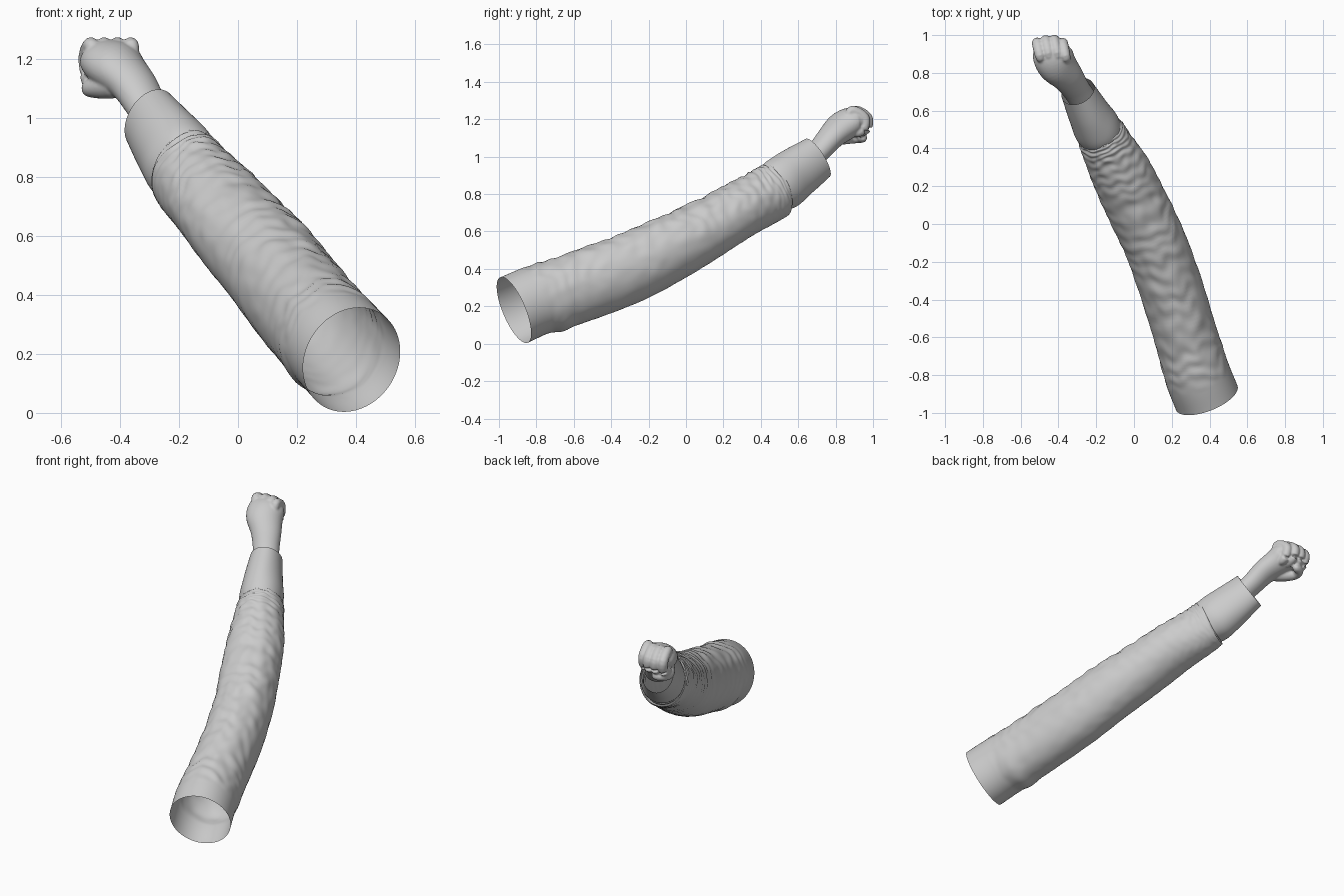
import bpy, bmesh, math
from mathutils import Vector, noise

cube = bpy.data.objects.get("Cube")
if cube:
    bpy.data.objects.remove(cube)

grey = bpy.data.materials.new("light_grey")
grey.use_nodes = True
tone = (0.6, 0.6, 0.6, 1)
grey.diffuse_color = tone
grey.node_tree.nodes["Principled BSDF"].inputs["Base Color"].default_value = tone


def spline(points, steps):
    """Catmull-Rom samples through points of any dimension."""
    pts = [Vector(p) for p in points]
    pts = [2 * pts[0] - pts[1]] + pts + [2 * pts[-1] - pts[-2]]
    out = []
    for p0, p1, p2, p3 in zip(pts, pts[1:], pts[2:], pts[3:]):
        for k in range(steps):
            t = k / steps
            out.append(0.5 * (2 * p1 + (p2 - p0) * t + (2 * p0 - 5 * p1 + 4 * p2 - p3) * t * t
                              + (3 * p1 - p0 - 3 * p2 + p3) * t ** 3))
    out.append(pts[-2])
    return out


def loft(bm, stations, steps, sides, fold=None, caps=False):
    """Elliptical tube through (x, y, z, half width, half height) stations."""
    rows = spline(stations, steps)
    centres = [Vector(r[:3]) for r in rows]
    rings, last = [], len(rows) - 1
    for i, row in enumerate(rows):
        tangent = (centres[min(i + 1, last)] - centres[max(i - 1, 0)]).normalized()
        u = tangent.cross(Vector((0, 0, 1)))
        u = u.normalized() if u.length > 0.5 else Vector((1, 0, 0))
        v = u.cross(tangent)
        ring = []
        for j in range(sides):
            a = math.tau * j / sides
            grow = fold(i / last, a) if fold else 0
            ring.append(bm.verts.new(centres[i] + u * math.cos(a) * (row[3] + grow)
                                     + v * math.sin(a) * (row[4] + grow)))
        rings.append(ring)
    for r, s in zip(rings, rings[1:]):
        for j in range(sides):
            k = (j + 1) % sides
            bm.faces.new((r[j], r[k], s[k], s[j]))
    if caps:
        bm.faces.new(rings[0][::-1])
        bm.faces.new(rings[-1])


def finish(name, bm):
    bmesh.ops.recalc_face_normals(bm, faces=bm.faces)
    mesh = bpy.data.meshes.new(name)
    bm.to_mesh(mesh)
    bm.free()
    mesh.materials.append(grey)
    mesh.shade_smooth()
    obj = bpy.data.objects.new(name, mesh)
    bpy.context.collection.objects.link(obj)
    return obj


# Cloth folds: fine cross ridges, strongest on the upper side, fading at both ends
def sleeve_fold(t, a):
    fade = min(1, max(0, (t - 0.09) / 0.04)) * min(1, (1 - t) / 0.08)
    c, s = math.cos(a), math.sin(a)
    warp = noise.noise(Vector((c * 2, s * 2, t * 9)))
    ridge = math.sin(t * 150 + c * 1.2 + warp * 5)
    lump = noise.noise(Vector((c * 3, s * 3, t * 26)))
    upper = 0.2 + 0.8 * max(0, 0.3 + 0.7 * s)
    # one sagging crease near the shoulder on the underside
    sag = 0.012 * math.exp(-((t - 0.16) / 0.025) ** 2) * max(0, -s)
    return fade * (upper * (0.0025 * ridge + 0.007 * lump) + sag)


def cuff_fold(t, a):
    p = Vector((math.cos(a) * 1.3, math.sin(a) * 1.3, t * 3))
    return 0.005 * noise.noise(p) * (1 - t)


# Sleeve, an open tube with a lip that turns in over the cuff
bm = bmesh.new()
loft(bm, [(0.385, -0.92, 0.18, 0.175, 0.19), (0.335, -0.793, 0.234, 0.174, 0.188),
          (0.275, -0.595, 0.295, 0.168, 0.19), (0.19, -0.32, 0.398, 0.168, 0.189),
          (0.105, -0.09, 0.507, 0.167, 0.178), (0.01, 0.11, 0.613, 0.167, 0.163),
          (-0.07, 0.275, 0.708, 0.16, 0.153), (-0.14, 0.405, 0.778, 0.14, 0.152),
          (-0.172, 0.472, 0.818, 0.13, 0.152), (-0.18, 0.486, 0.826, 0.118, 0.136)],
     16, 80, sleeve_fold)
finish("sleeve", bm)

# Cuff, open at the wrist
bm = bmesh.new()
loft(bm, [(-0.16, 0.45, 0.808, 0.114, 0.126), (-0.196, 0.51, 0.853, 0.125, 0.146),
          (-0.24, 0.59, 0.913, 0.111, 0.139), (-0.298, 0.703, 0.993, 0.091, 0.122)],
     10, 64, cuff_fold)
finish("cuff", bm)

# Fist: palm, four curled fingers and a thumb fused into one skin
bm = bmesh.new()
loft(bm, [(-0.25, 0.63, 0.945, 0.074, 0.058), (-0.308, 0.715, 1.035, 0.074, 0.061),
          (-0.353, 0.78, 1.11, 0.086, 0.068), (-0.405, 0.84, 1.163, 0.104, 0.08),
          (-0.43, 0.89, 1.187, 0.106, 0.078), (-0.438, 0.925, 1.19, 0.096, 0.062),
          (-0.442, 0.952, 1.185, 0.078, 0.036)],
     5, 32, caps=True)
for i, back in enumerate((0.014, 0.002, 0, 0.016)):
    x = -0.512 + 0.045 * i
    path = [(x + 0.022, 0.865, 1.215), (x + 0.014, 0.905 - back, 1.247),
            (x, 0.969 - back, 1.208), (x + 0.003, 0.964 - back, 1.15),
            (x + 0.005, 0.915, 1.128), (x + 0.005, 0.885, 1.135)]
    loft(bm, [p + (r, r) for p, r in zip(path, (0.02, 0.027, 0.029, 0.027, 0.025, 0.015))],
         4, 14, caps=True)
thumb = [(-0.42, 0.8, 1.11), (-0.465, 0.84, 1.104), (-0.5, 0.885, 1.1),
         (-0.49, 0.93, 1.1), (-0.455, 0.945, 1.1), (-0.435, 0.945, 1.1)]
loft(bm, [p + (r, r) for p, r in zip(thumb, (0.045, 0.04, 0.031, 0.027, 0.024, 0.012))],
     4, 16, caps=True)
fist = finish("fist", bm)
remesh = fist.modifiers.new("fuse", "REMESH")
remesh.mode = "VOXEL"
remesh.voxel_size = 0.006
remesh.use_smooth_shade = True
soften = fist.modifiers.new("soften", "SMOOTH")
soften.factor = 0.5
soften.iterations = 5
